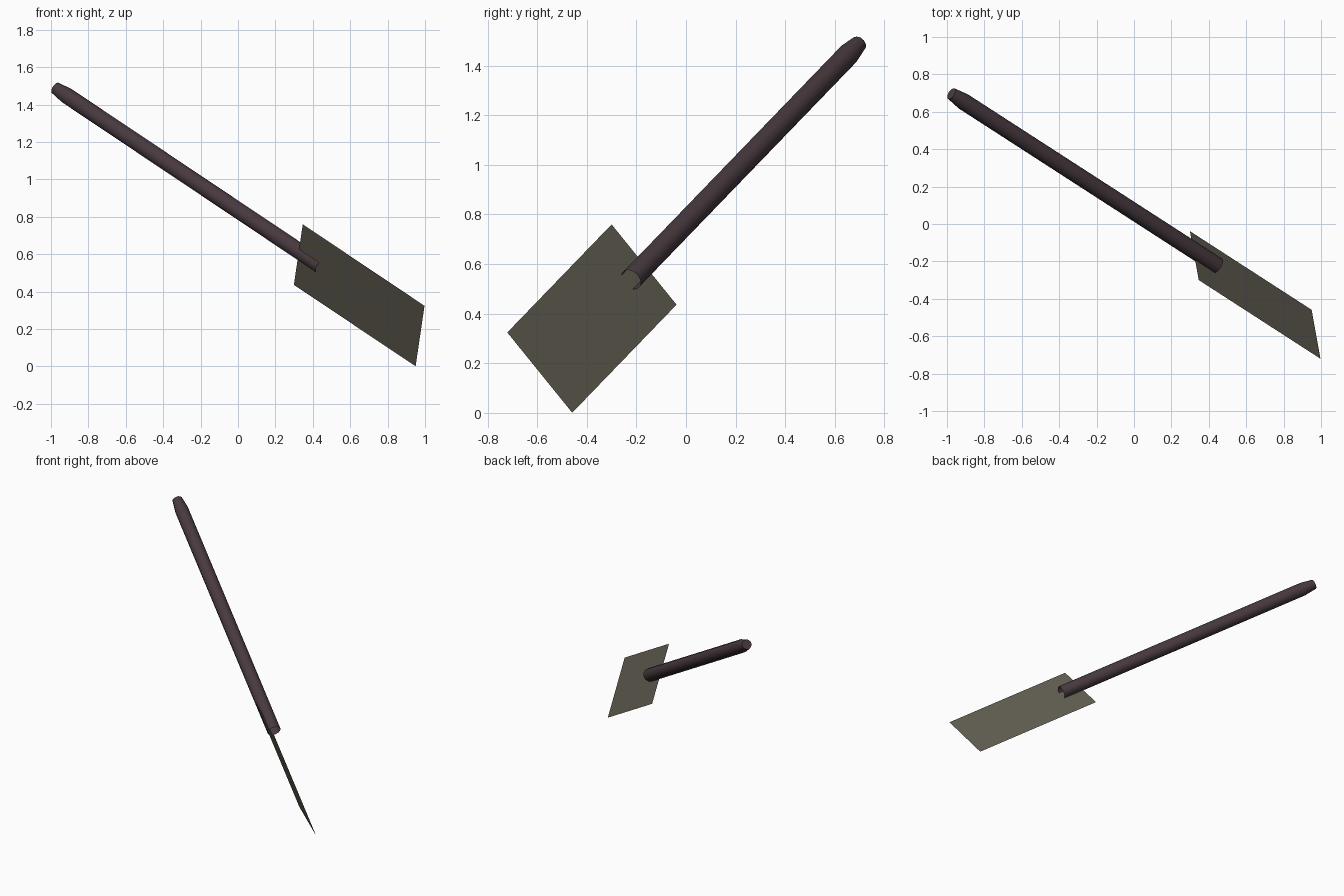
import bpy, bmesh, math
from mathutils import Matrix, Vector

if "Cube" in bpy.data.objects:
    bpy.data.objects.remove(bpy.data.objects["Cube"])

# Tilted frame of the tool: local z runs up the handle, local y is the blade normal
up = Vector((-0.65, 0.42, 0.435)).normalized()
side = Vector((0.045, -0.26, 0.325))
side = (side - up * side.dot(up)).normalized()
normal = up.cross(side)
frame = Matrix((side, normal, up)).transposed().to_4x4()
frame.translation = (0.3225, -0.169, 0.598)   # middle of the blade's upper edge


def material(name, colour):
    mat = bpy.data.materials.new(name)
    mat.diffuse_color = (*colour, 1)
    mat.use_nodes = True
    mat.node_tree.nodes["Principled BSDF"].inputs["Base Color"].default_value = mat.diffuse_color
    return mat


def add_part(name, bm, mat):
    bm.transform(frame)
    mesh = bpy.data.meshes.new(name)
    bm.to_mesh(mesh)
    bm.free()
    mesh.materials.append(mat)
    obj = bpy.data.objects.new(name, mesh)
    bpy.context.collection.objects.link(obj)
    return obj


# Blade: one flat sheet
bm = bmesh.new()
w, length = 0.2095, 0.889
bm.faces.new([bm.verts.new((x, 0, z)) for x, z in
              ((-w, -length), (w, -length), (w, 0), (-w, 0))])
add_part("blade", bm, material("dull olive grey", (0.125, 0.115, 0.088)))

# Handle: tube open at the blade end, tapered and capped at the grip end
SIDES = 12
bm = bmesh.new()
rings = []
for z, r in ((-0.145, 0.045), (1.71, 0.045), (1.797, 0.033)):
    rings.append([bm.verts.new((r * math.cos(a), 0.025 + r * math.sin(a), z))
                  for a in (2 * math.pi * i / SIDES for i in range(SIDES))])
for lower, upper in zip(rings, rings[1:]):
    for i in range(SIDES):
        j = (i + 1) % SIDES
        bm.faces.new((lower[i], lower[j], upper[j], upper[i]))
bm.faces.new(rings[-1])
handle = add_part("handle", bm, material("dark brown", (0.065, 0.042, 0.048)))
bpy.context.view_layer.objects.active = handle
handle.select_set(True)
bpy.ops.object.shade_smooth_by_angle(angle=math.radians(40))
